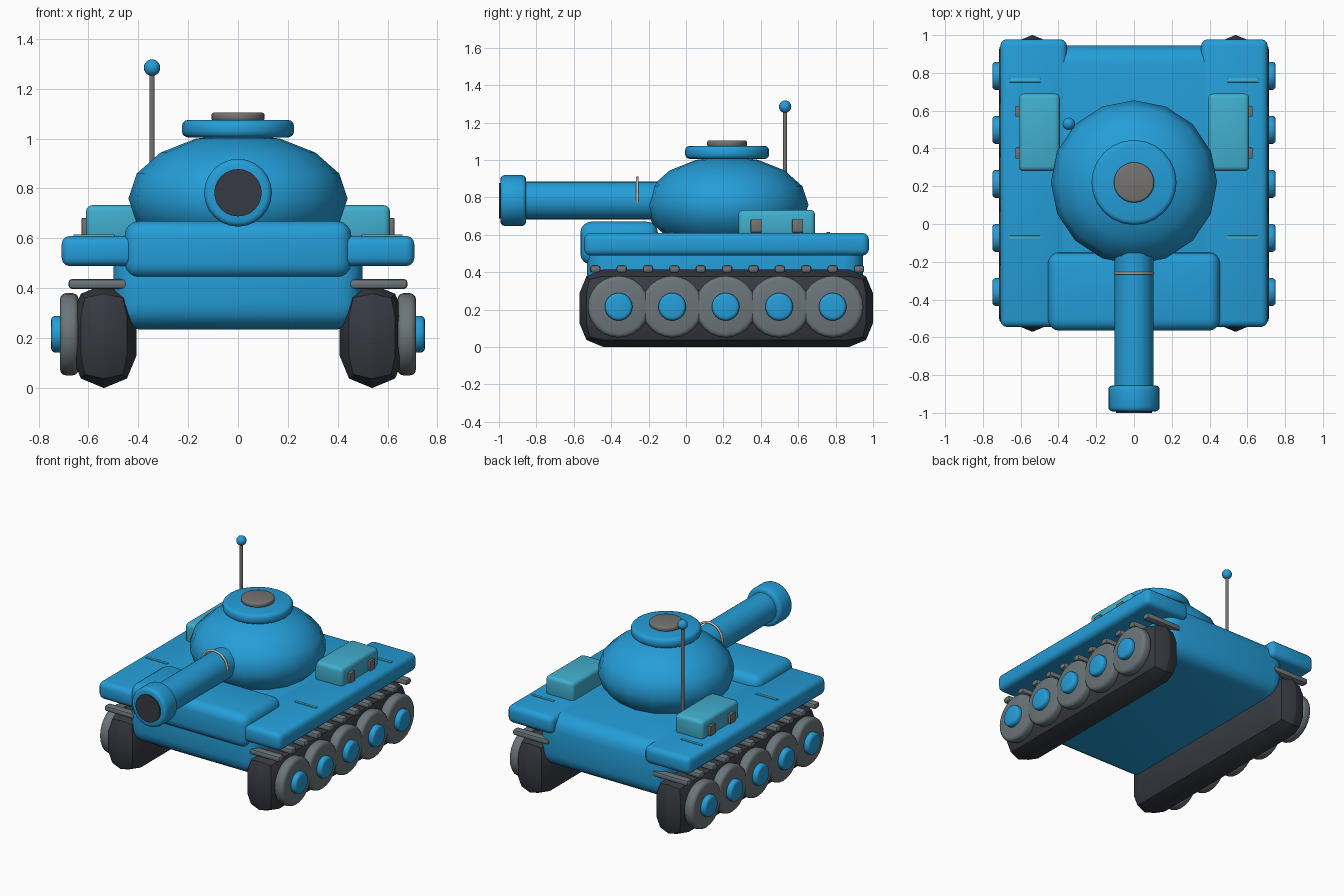
import bpy, bmesh, math
from mathutils import Matrix, Vector

cube = bpy.data.objects.get("Cube")
if cube:
    bpy.data.objects.remove(cube, do_unlink=True)


def material(name, color):
    m = bpy.data.materials.new(name)
    m.use_nodes = True
    m.diffuse_color = (*color, 1)
    m.node_tree.nodes["Principled BSDF"].inputs["Base Color"].default_value = (*color, 1)
    return m


BLUE = material("armour blue", (0.018, 0.34, 0.69))
TEAL = material("teal", (0.054, 0.43, 0.62))
DARK = material("dark rubber", (0.038, 0.042, 0.054))
STEEL = material("steel grey", (0.147, 0.178, 0.195))
GREY = material("warm grey", (0.18, 0.172, 0.168))
TAN = material("pale tan", (0.6, 0.5, 0.42))


def finish(name, bm, mat, bevel=0, segments=3, angle=40):
    """Bevel the sharp edges, then make a smooth shaded object."""
    if bevel:
        sharp = [e for e in bm.edges if e.calc_face_angle(0) > math.radians(50)]
        bmesh.ops.bevel(bm, geom=sharp, offset=bevel, segments=segments,
                        profile=0.5, affect='EDGES', clamp_overlap=True)
    bmesh.ops.recalc_face_normals(bm, faces=bm.faces)
    mesh = bpy.data.meshes.new(name)
    bm.to_mesh(mesh)
    bm.free()
    mesh.materials.append(mat)
    ob = bpy.data.objects.new(name, mesh)
    bpy.context.collection.objects.link(ob)
    bpy.ops.object.select_all(action='DESELECT')
    ob.select_set(True)
    bpy.context.view_layer.objects.active = ob
    bpy.ops.object.shade_smooth_by_angle(angle=math.radians(angle))
    return ob


def box(name, x, y, z, mat, bevel=0, segments=3):
    """Box from (low, high) pairs on each axis."""
    bm = bmesh.new()
    lo, hi = (Vector(p) for p in zip(*(sorted(pair) for pair in (x, y, z))))
    bmesh.ops.create_cube(bm, size=1, matrix=Matrix.Translation((lo + hi) / 2)
                          @ Matrix.Diagonal((*(hi - lo), 1)))
    return finish(name, bm, mat, bevel, segments)


def rod(name, start, end, radius, mat, bevel=0, sides=24):
    """Cylinder between two points."""
    a, b = Vector(start), Vector(end)
    turn = (b - a).to_track_quat('Z', 'Y').to_matrix().to_4x4()
    bm = bmesh.new()
    bmesh.ops.create_cone(bm, cap_ends=True, segments=sides, radius1=radius,
                          radius2=radius, depth=(b - a).length,
                          matrix=Matrix.Translation((a + b) / 2) @ turn)
    return finish(name, bm, mat, bevel)


def ball(name, center, size, mat, sides, rings):
    bm = bmesh.new()
    bmesh.ops.create_uvsphere(bm, u_segments=sides, v_segments=rings, radius=1,
                              matrix=Matrix.Translation(center) @ Matrix.Diagonal((*size, 1)))
    return finish(name, bm, mat)


# Hull and sloped front plate
box("hull", (-0.5, 0.5), (-0.53, 0.945), (0.235, 0.607), BLUE, 0.1, 4)
box("front_plate", (-0.455, 0.455), (-0.565, -0.15), (0.44, 0.67), BLUE, 0.06, 4)

# Turret, cupola and hatch
ball("turret", (0, 0.22, 0.76), (0.44, 0.435, 0.26), BLUE, 16, 8)
rod("cupola", (0, 0.22, 1.005), (0, 0.22, 1.075), 0.225, BLUE, 0.025)
rod("hatch", (0, 0.22, 1.07), (0, 0.22, 1.105), 0.107, GREY, 0.012)

# Gun
GUN = 0.783
rod("barrel", (0, 0, GUN), (0, -0.9, GUN), 0.102, BLUE)
rod("muzzle", (0, -0.855, GUN), (0, -0.992, GUN), 0.136, BLUE, 0.022)
rod("bore", (0, -0.9, GUN), (0, -1, GUN), 0.095, DARK)
bpy.ops.mesh.primitive_torus_add(location=(0, -0.26, 0.805), rotation=(math.pi / 2, 0, 0),
                                 major_radius=0.1, minor_radius=0.008,
                                 major_segments=24, minor_segments=6)
ring = bpy.context.object
ring.name = "barrel_ring"
ring.data.materials.append(TAN)
bpy.ops.object.shade_smooth_by_angle(angle=math.radians(70))

# Antenna
rod("antenna", (-0.345, 0.53, 0.6), (-0.345, 0.53, 1.28), 0.011, GREY, 0, 10)
ball("antenna_tip", (-0.345, 0.53, 1.285), (0.033,) * 3, BLUE, 16, 10)

# Running gear and fittings on both sides
for side, s in (("left", 1), ("right", -1)):
    box(f"{side}_fender", (s * 0.355, s * 0.708), (-0.545, 0.978), (0.488, 0.61), BLUE, 0.035)
    box(f"{side}_track", (s * 0.408, s * 0.668), (-0.57, 1), (0, 0.415), DARK, 0.128, 2)
    for i in range(11):
        y = -0.485 + 0.141 * i
        box(f"{side}_track_pad_{i + 1}", (s * 0.4, s * 0.68), (y - 0.028, y + 0.028),
            (0.397, 0.437), STEEL, 0.014, 2)
    for i in range(5):
        y = -0.36 + 0.286 * i
        rod(f"{side}_wheel_{i + 1}", (s * 0.64, y, 0.215), (s * 0.714, y, 0.215),
            0.165, STEEL, 0.024)
        rod(f"{side}_hub_{i + 1}", (s * 0.69, y, 0.215), (s * 0.75, y, 0.215),
            0.074, BLUE, 0.018)

    # Storage box with latches, and deck strips
    box(f"{side}_storage_box", (s * 0.393, s * 0.61), (0.28, 0.69), (0.59, 0.733), TEAL, 0.025)
    for i, y in enumerate((0.375, 0.597)):
        box(f"{side}_latch_{i + 1}", (s * 0.6, s * 0.628), (y - 0.029, y + 0.029),
            (0.612, 0.682), GREY, 0.005, 2)
    for i, y in enumerate((-0.072, 0.76)):
        box(f"{side}_deck_strip_{i + 1}", (s * 0.494, s * 0.66), (y - 0.01, y + 0.01),
            (0.6, 0.616), TEAL, 0.003, 2)
